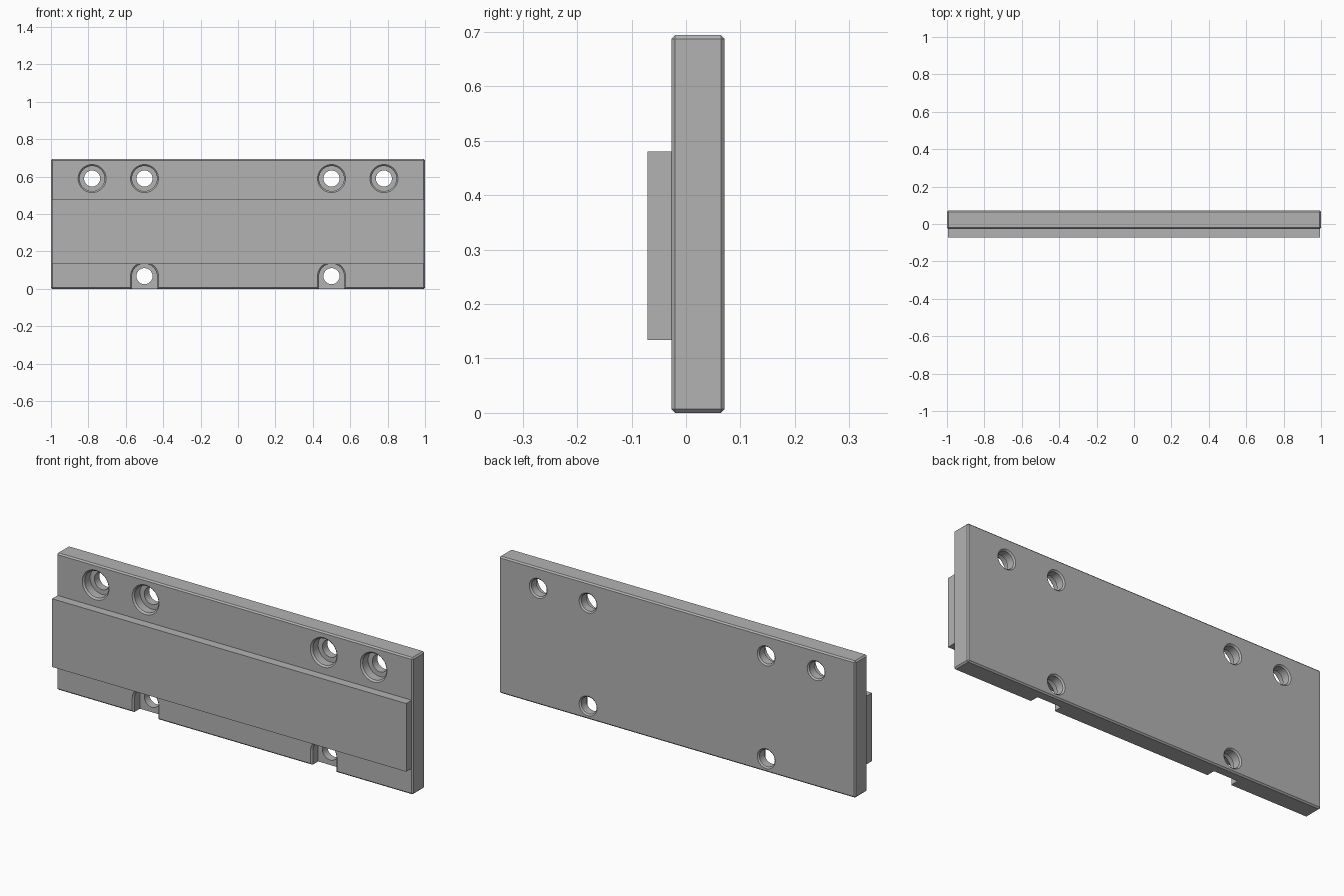
import bpy
import bmesh
from math import pi, sin, cos

default = bpy.data.objects.get("Cube")
if default:
    bpy.data.objects.remove(default, do_unlink=True)

FRONT, BACK, HEIGHT = -0.027, 0.071, 0.694
CHAMFER = 0.007
SEAT = FRONT + 0.051          # floor of the counterbores and slots

metal = bpy.data.materials.new("machined grey")
metal.use_nodes = True
grey = (0.45, 0.45, 0.45, 1)
metal.diffuse_color = grey
metal.node_tree.nodes["Principled BSDF"].inputs["Base Color"].default_value = grey


def make_object(name, bm):
    bmesh.ops.recalc_face_normals(bm, faces=bm.faces)
    mesh = bpy.data.meshes.new(name)
    bm.to_mesh(mesh)
    bm.free()
    mesh.materials.append(metal)
    obj = bpy.data.objects.new(name, mesh)
    bpy.context.collection.objects.link(obj)
    return obj


def block(name, half_x, y0, y1, z0, z1, bevel=0):
    bm = bmesh.new()
    bmesh.ops.create_cube(bm, size=1)
    for v in bm.verts:
        v.co = (v.co.x * 2 * half_x,
                y1 if v.co.y > 0 else y0,
                z1 if v.co.z > 0 else z0)
    if bevel:
        bmesh.ops.bevel(bm, geom=bm.edges[:], offset=bevel, segments=1,
                        affect='EDGES')
    return make_object(name, bm)


def outline(r, open_bottom):
    """Circle, or an arch running out below the plate."""
    if not open_bottom:
        return [(r * cos(2 * pi * i / 48), r * sin(2 * pi * i / 48)) for i in range(48)]
    arch = [(r * cos(pi * i / 24), r * sin(pi * i / 24)) for i in range(25)]
    return arch + [(-r, -0.2), (r, -0.2)]


def cut(target, x, z, sections, open_bottom=False):
    """Loft (y, radius) sections into a solid and subtract it."""
    bm = bmesh.new()
    rings = [[bm.verts.new((x + px, y, z + pz)) for px, pz in outline(r, open_bottom)]
             for y, r in sections]
    for a, b in zip(rings, rings[1:]):
        for i in range(len(a)):
            j = (i + 1) % len(a)
            bm.faces.new((a[i], a[j], b[j], b[i]))
    bm.faces.new(rings[0])
    bm.faces.new(rings[-1])
    cutter = make_object("cutter", bm)
    cutter.hide_render = True
    mod = target.modifiers.new("cut", 'BOOLEAN')
    mod.operation = 'DIFFERENCE'
    mod.solver = 'EXACT'
    mod.object = cutter
    bpy.context.view_layer.objects.active = target
    bpy.ops.object.modifier_apply(modifier=mod.name)
    bpy.data.objects.remove(cutter, do_unlink=True)


# Chamfered main plate and the raised rail across its front
plate = block("base_plate", 1.0, FRONT, BACK, 0, HEIGHT, CHAMFER)
rail = block("front_rail", 0.994, -0.071, FRONT, 0.134, 0.48)

# Section profiles: wide chamfered recess, and bolt hole with chamfered exit
recess = [(FRONT - 0.002, 0.077), (FRONT + 0.008, 0.067), (SEAT, 0.067)]
bolt = [(SEAT - 0.01, 0.043), (BACK - 0.007, 0.043), (BACK + 0.002, 0.052)]

# Four counterbored holes above the rail, two open slots below it
for side in (-1, 1):
    for x, z, is_slot in ((0.78, 0.59, False), (0.5, 0.59, False), (0.5, 0.068, True)):
        cut(plate, side * x, z, recess, is_slot)
        cut(plate, side * x, z, bolt)

# Smooth the bores, keep machined edges crisp
bpy.ops.object.select_all(action='DESELECT')
plate.select_set(True)
bpy.context.view_layer.objects.active = plate
bpy.ops.object.shade_smooth_by_angle(angle=pi / 7)
